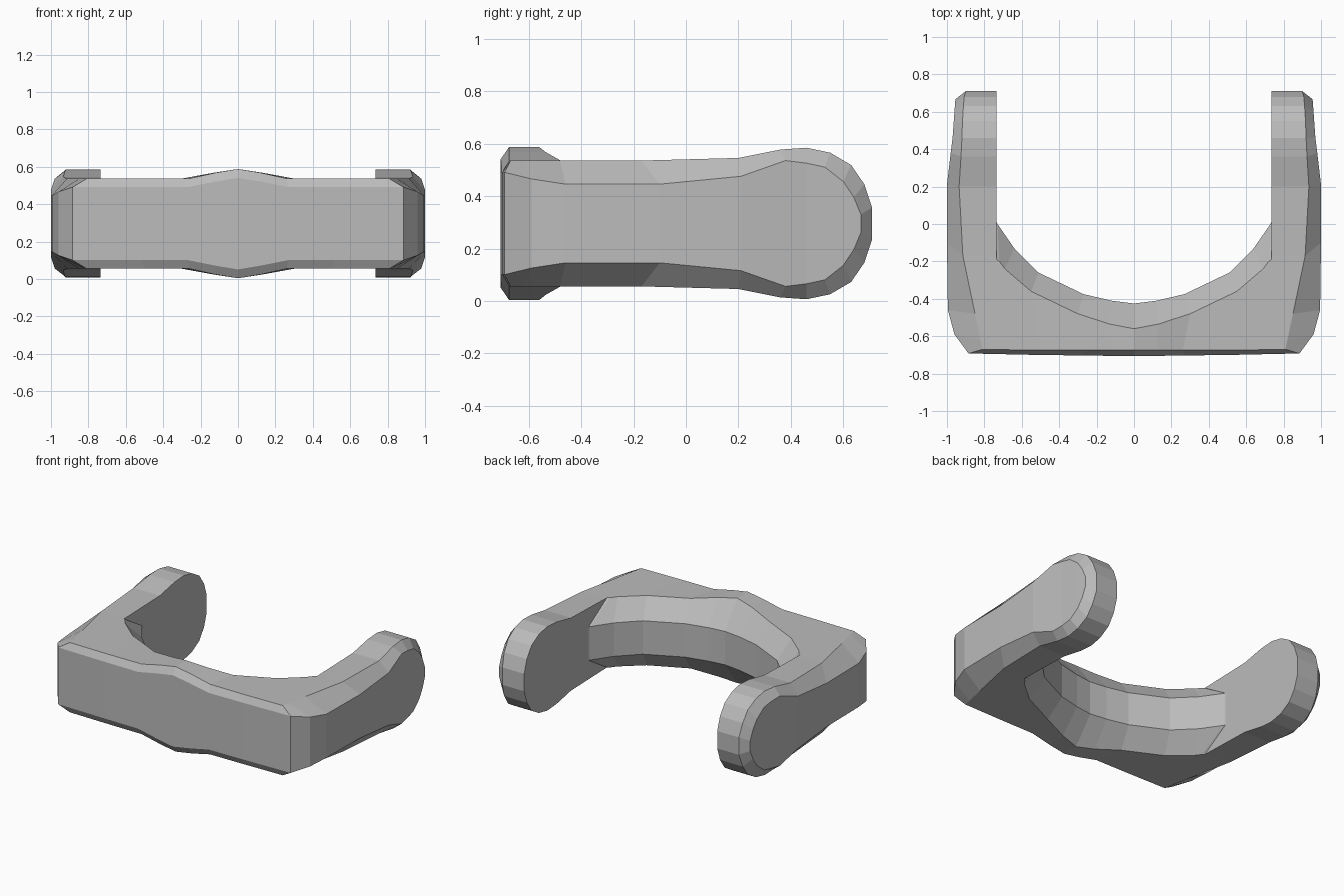
import bpy
import bmesh

cube = bpy.data.objects.get("Cube")
if cube:
    bpy.data.objects.remove(cube)

grey = bpy.data.materials.new("neutral_grey")
grey.use_nodes = True
colour = (0.5, 0.5, 0.5, 1)
grey.diffuse_color = colour
grey.node_tree.nodes["Principled BSDF"].inputs["Base Color"].default_value = colour

MID = 0.296       # height of the symmetry plane
INNER = 0.735     # inner wall of the arms


def section(outer, shoulder, inner_rim, inner_wall, edge, top, wall):
    """Eight-sided cross-section, symmetric above and below the middle plane."""
    half = [(*outer, edge), (*shoulder, top), (*inner_rim, top), (*inner_wall, wall)]
    upper = [(x, y, MID + h) for x, y, h in half]
    lower = [(x, y, MID - h) for x, y, h in reversed(half)]
    return upper + lower


# Bridge: outer, shoulder, inner rim, inner wall, edge and top half-heights
bridge = [
    ((0, -.707), (0, -.675), (0, -.56), (0, -.425), .245, .292),
    ((.12, -.705), (.12, -.675), (.13, -.535), (.12, -.41), .225, .272),
    ((.27, -.703), (.26, -.675), (.3, -.48), (.27, -.375), .195, .241),
    ((.52, -.7), (.5, -.675), (.55, -.36), (.51, -.26), .195, .24),
    ((.885, -.692), (.81, -.67), (.69, -.24), (.64, -.13), .195, .24),
    ((.96, -.59), (.82, -.62), (.72, -.2), (.73, 0), .17, .24),
]

# Arm: outer point, shoulder point, edge and top half-heights
arm = [
    ((.995, -.46), (.85, -.48), .15, .24),
    ((1, -.1), (.915, -.17), .15, .24),
    ((1, .21), (.935, .2), .18, .25),
    ((.98, .38), (.925, .36), .24, .282),
    ((.97, .46), (.92, .46), .23, .289),
    ((.965, .53), (.917, .55), .215, .27),
    ((.96, .6), (.912, .63), .16, .223),
    ((.957, .64), (.908, .68), .1, .15),
    ((.955, .667), (.9, .71), .035, .06),
]

rings = [section(*row, wall=.115) for row in bridge]
for outer, shoulder, edge, top in arm:
    rim_y = max(shoulder[1], -.19)
    wall_y = max(shoulder[1], .01)
    rings.append(section(outer, shoulder, (INNER, rim_y), (INNER, wall_y),
                         edge, top, min(.115, top / 2)))

# Skin the sections from the centre to the arm tip
bm = bmesh.new()
loops = [[bm.verts.new(p) for p in ring] for ring in rings]
for a, b in zip(loops, loops[1:]):
    for i in range(len(a)):
        j = (i + 1) % len(a)
        bm.faces.new((a[i], a[j], b[j], b[i]))
tip = loops[-1]
bm.faces.new(tip[1:-1])
bm.faces.new((tip[0], tip[1], tip[-2], tip[-1]))
bmesh.ops.remove_doubles(bm, verts=bm.verts, dist=.0005)
bmesh.ops.recalc_face_normals(bm, faces=bm.faces)
# The open centre can confuse the normals: the front must face -y
bm.faces.ensure_lookup_table()
front = min(bm.faces, key=lambda f: f.calc_center_median().y)
if front.normal.y > 0:
    bmesh.ops.reverse_faces(bm, faces=bm.faces)

mesh = bpy.data.meshes.new("curved_bracket")
bm.to_mesh(mesh)
bm.free()
mesh.materials.append(grey)
bracket = bpy.data.objects.new("curved_bracket", mesh)
bpy.context.collection.objects.link(bracket)

# Mirror the half across the centre
mirror = bracket.modifiers.new("other_half", "MIRROR")
mirror.use_axis[0] = True
mirror.use_clip = True
